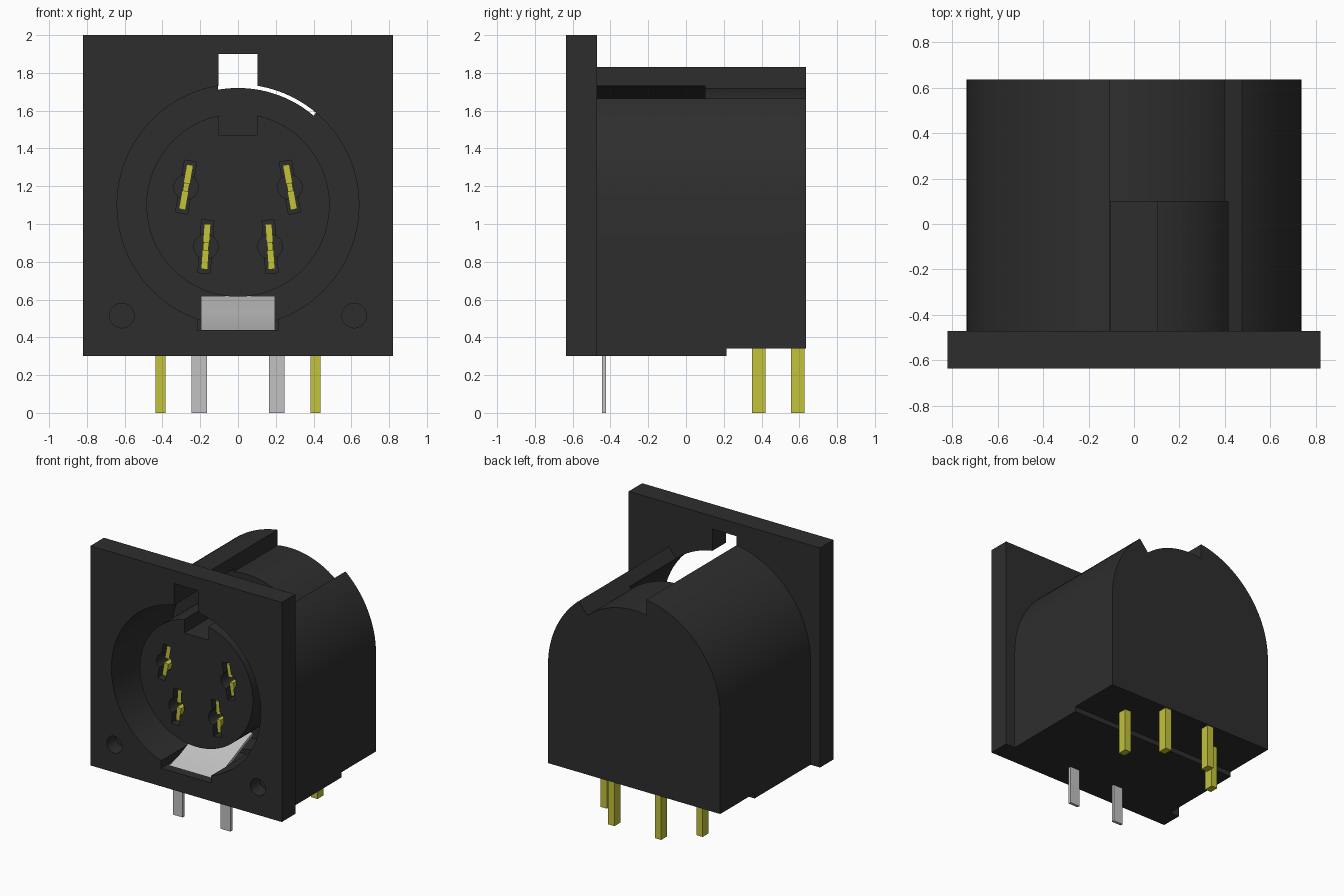
import bpy, bmesh
from math import sin, cos, radians, asin, pi, sqrt

cube = bpy.data.objects.get("Cube")
if cube:
    bpy.data.objects.remove(cube, do_unlink=True)


def material(name, rgb):
    m = bpy.data.materials.new(name)
    m.use_nodes = True
    color = (*rgb, 1)
    m.diffuse_color = color
    m.node_tree.nodes["Principled BSDF"].inputs["Base Color"].default_value = color
    return m


BLACK = material("black_plastic", (0.027, 0.027, 0.027))
GREY = material("grey_metal", (0.54, 0.54, 0.54))
YELLOW = material("yellow_metal", (0.54, 0.54, 0.045))

AXIS_Z = 1.1                          # height of the socket axis
FRONT, PLATE_BACK, BACK = -0.635, -0.47, 0.635
CAVITY_END = 0.1


def prism(name, pts, t0, t1, mat=BLACK, axis="Y"):
    """Extrude a profile along Y (x, z points) or X (y, z points)."""
    place = (lambda a, b, t: (a, t, b)) if axis == "Y" else (lambda a, b, t: (t, a, b))
    bm = bmesh.new()
    near = [bm.verts.new(place(a, b, t0)) for a, b in pts]
    far = [bm.verts.new(place(a, b, t1)) for a, b in pts]
    bm.faces.new(near)
    bm.faces.new(far)
    n = len(pts)
    for i in range(n):
        j = (i + 1) % n
        bm.faces.new((near[i], near[j], far[j], far[i]))
    bmesh.ops.recalc_face_normals(bm, faces=bm.faces)
    mesh = bpy.data.meshes.new(name)
    bm.to_mesh(mesh)
    bm.free()
    mesh.materials.append(mat)
    obj = bpy.data.objects.new(name, mesh)
    bpy.context.collection.objects.link(obj)
    return obj


def arc(r, a0, a1, n, cx=0, cz=AXIS_Z):
    return [(cx + r * cos(a0 + (a1 - a0) * i / n),
             cz + r * sin(a0 + (a1 - a0) * i / n)) for i in range(n + 1)]


def disc(r, n=96, cx=0, cz=AXIS_Z):
    return arc(r, 0, 2 * pi, n, cx, cz)[:-1]


def rect(x0, x1, z0, z1):
    return [(x0, z0), (x1, z0), (x1, z1), (x0, z1)]


def tilted(cx, cz, w, z0, z1, tilt):
    """Rectangle leaning around the point (cx, cz)."""
    s, c = sin(tilt), cos(tilt)
    return [(cx + x * c + z * s, cz - x * s + z * c)
            for x, z in rect(-w / 2, w / 2, z0, z1)]


def cut(obj, *profiles):
    """Subtract prisms given as (points, y start, y end)."""
    cutters = []
    for pts, y0, y1 in profiles:
        c = prism("cutter", pts, y0, y1)
        c.hide_render = True
        cutters.append(c)
        mod = obj.modifiers.new("cut", "BOOLEAN")
        mod.operation, mod.solver, mod.object = "DIFFERENCE", "EXACT", c
    deps = bpy.context.evaluated_depsgraph_get()
    mesh = bpy.data.meshes.new_from_object(obj.evaluated_get(deps))
    obj.modifiers.clear()
    obj.data = mesh
    for c in cutters:
        bpy.data.objects.remove(c, do_unlink=True)


def smooth(obj):
    obj.data.shade_smooth()
    obj.data.set_sharp_from_angle(angle=radians(30))


cavity = (disc(0.64), -0.9, CAVITY_END)
spring_recess = (rect(-0.215, 0.215, 0.44, 0.8), -0.9, -0.1)

# Square front plate with round opening, key slot and two blind holes
plate = prism("front_plate", rect(-0.82, 0.82, 0.3, 2.0), FRONT, PLATE_BACK)
cut(plate, cavity, spring_recess,
    (rect(-0.103, 0.103, 1.5, 1.9), -0.9, 0),
    *[(disc(0.065, 32, s * 0.615, 0.515), -0.9, -0.52) for s in (-1, 1)])
smooth(plate)

# Arched housing with stepped underside and a groove along the top
R = 0.738
housing = prism("housing", [(-R, 0.3), (R, 0.3)] + arc(R, 0, pi, 64), PLATE_BACK, BACK)
r_floor, x_left, wall = 0.62, -0.105, radians(49.8)
a_left = pi / 2 + asin(-x_left / r_floor)
groove = arc(r_floor, a_left, wall, 24)
groove += [(0.95 * cos(wall), AXIS_Z + 0.95 * sin(wall)), (x_left, AXIS_Z + 0.95)]
cut(housing, cavity, spring_recess,
    (groove, -0.6, 0.8),
    (rect(-1, 1, 0, 0.34), 0.215, 0.8))
smooth(housing)

# Core that carries the contacts, with a keyway on top
contacts = [(s * x, z, -s * radians(t))
            for s in (-1, 1) for x, z, t in ((0.275, 1.195, 10), (0.17, 0.88, 4))]
core = prism("contact_core", disc(0.485), -0.51, CAVITY_END + 0.01)
cut(core, (rect(-0.103, 0.103, 1.47, 1.8), -0.9, 0.3),
    *[(disc(0.065, 32, x, z), -0.9, -0.2) for x, z, t in contacts],
    *[(tilted(x, z, 0.065, -0.14, 0.14, t), -0.9, -0.21) for x, z, t in contacts])
smooth(core)

# Forked contacts inside the slots
for i, (x, z, t) in enumerate(contacts):
    prism(f"contact_base_{i}", tilted(x, z, 0.03, -0.12, 0.12, t), -0.4, -0.19, YELLOW)
    for part, z0, z1 in (("upper", 0.02, 0.12), ("lower", -0.12, -0.02)):
        prism(f"contact_{part}_tine_{i}", tilted(x, z, 0.036, z0, z1, t),
              -0.48, -0.19, YELLOW)

# Sloping ground spring below the core
top = [(-0.56, 0.44), (-0.44, 0.475), (-0.32, 0.525), (-0.2, 0.58), (-0.1, 0.62)]
under = [(y + 0.008, z - 0.02) for y, z in reversed(top)]
spring = prism("ground_spring", top + under, -0.195, 0.195, GREY, "X")
smooth(spring)

# Solder pins: flat grey pair in front, four yellow ones behind
for side, s in (("left", 1), ("right", -1)):
    prism(f"{side}_ground_pin", rect(s * 0.205 - 0.042, s * 0.205 + 0.042, 0, 0.4),
          -0.445, -0.423, GREY)
    for row, x, y in (("outer", 0.41, 0.385), ("inner", 0.2, 0.592)):
        prism(f"{side}_{row}_pin", rect(s * x - 0.027, s * x + 0.027, 0, 0.42),
              y - 0.036, y + 0.036, YELLOW)
